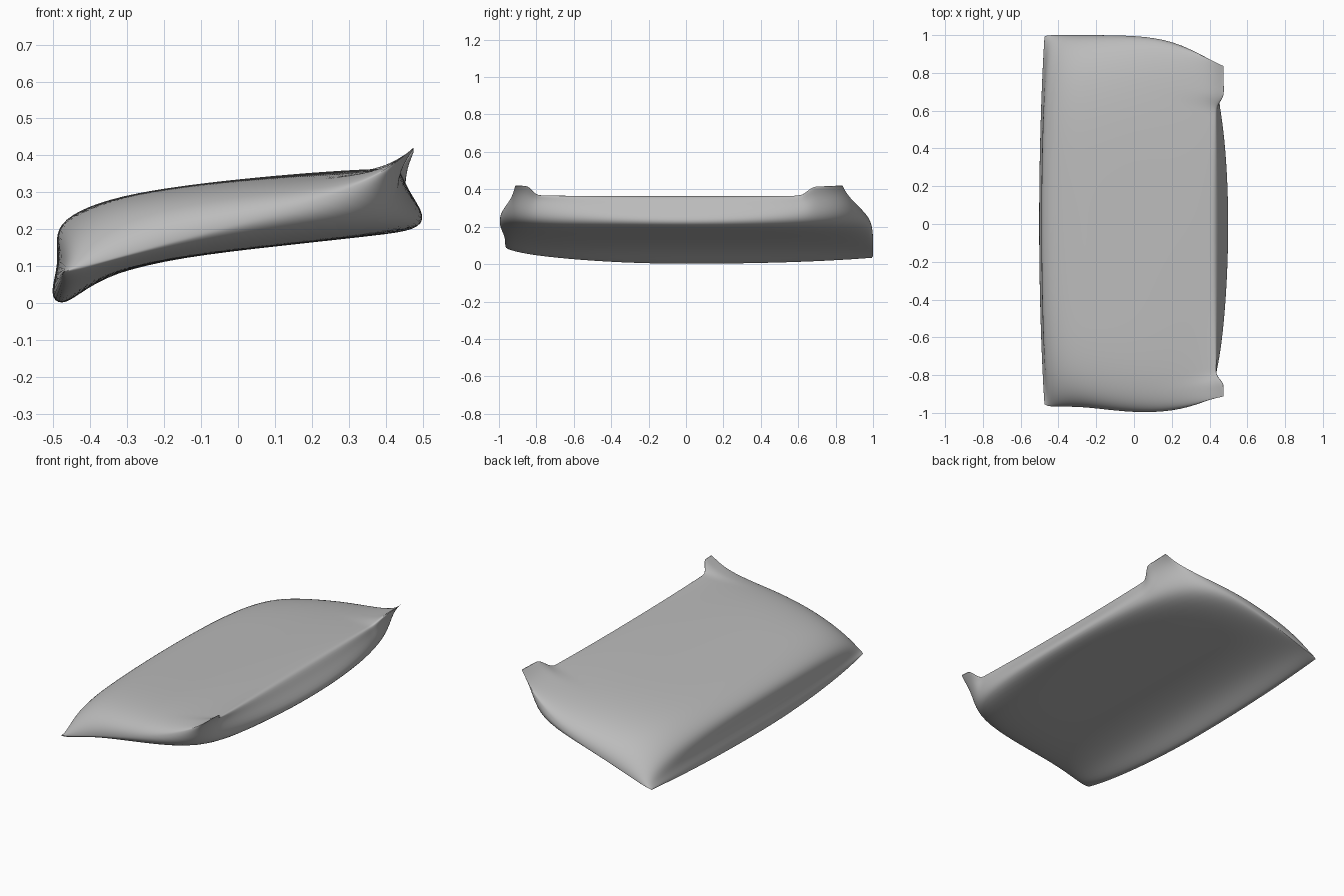
import bpy
import bmesh
import math

if "Cube" in bpy.data.objects:
    bpy.data.objects.remove(bpy.data.objects["Cube"], do_unlink=True)

# Middle cross-section, from the low seam (-x) to the high seam (+x)
TOP = [(-.513, .02), (-.482, .11), (-.498, .19), (-.457, .24), (-.35, .283), (-.2, .312),
       (0, .336), (.2, .354), (.35, .363), (.41, .364), (.438, .362)]
UNDER = [(-.513, .02), (-.478, -.008), (-.43, .025), (-.34, .083), (-.15, .125), (.1, .154),
         (.38, .184), (.485, .198), (.51, .235), (.463, .3), (.438, .362)]
# End seam: x, z, and how far each end reaches along y
SEAM_X = [-.48, -.46, -.42, -.36, -.24, -.05, .14, .3, .38, .42, .44]
SEAM_Z = [.08, .09, .1, .115, .15, .2, .25, .31, .345, .365, .375]
BACK = [.99, 1, 1, 1, 1, 1, .985, .92, .88, .85, .83]
FRONT = [.95, .965, .967, .967, .97, .995, 1, .965, .935, .92, .91]
# How strongly each column pinches toward the corners, and follows the ears
PINCH = [1, .7, .4, .2, 0, 0, 0, .3, .7, 1, 1]
EAR = [0] * 8 + [.12, .45, 1]
ROWS = 56


def smooth(a, b, t):
    t = max(0, min(1, (t - a) / (b - a)))
    return t * t * (3 - 2 * t)


def point(profile, i, v):
    """Point on the cushion: the middle section fading into the end seam."""
    a = abs(v)
    y = v * (BACK[i] if v > 0 else FRONT[i])
    full = math.sqrt(max(0, 1 - a ** (4.5 if v > 0 else 7)))
    s = full * (1 - PINCH[i]) + (1 - a * a) * PINCH[i]
    left = max(0, min(1, (.3 - SEAM_X[i]) / .7))
    seam_z = SEAM_Z[i] - (.05 * left if v > 0 else 0)
    x = SEAM_X[i] + s * (profile[i][0] - SEAM_X[i])
    z = seam_z + s * (profile[i][1] - seam_z)
    ear = EAR[i] * (smooth(.61, .68, y) + smooth(.79, .85, -y))
    return x + .05 * ear, y, z + .06 * ear


# Cushion body: rings lofted along y, closing onto the seam at both ends
bm = bmesh.new()
rings = []
for r in range(ROWS + 1):
    v = -math.cos(math.pi * r / ROWS)
    if r in (0, ROWS):
        v = round(v)
    ring = [point(TOP, i, v) for i in range(11)]
    ring += [point(UNDER, i, v) for i in range(9, 0, -1)]
    rings.append([bm.verts.new(p) for p in ring])
for a, b in zip(rings, rings[1:]):
    n = len(a)
    for i in range(n):
        j = (i + 1) % n
        bm.faces.new((a[i], a[j], b[j], b[i]))
bmesh.ops.remove_doubles(bm, verts=bm.verts, dist=.00001)
bmesh.ops.recalc_face_normals(bm, faces=bm.faces)
for f in bm.faces:
    f.smooth = True

mesh = bpy.data.meshes.new("cushion")
bm.to_mesh(mesh)
bm.free()
cushion = bpy.data.objects.new("cushion", mesh)
bpy.context.collection.objects.link(cushion)

sub = cushion.modifiers.new("soft_surface", 'SUBSURF')
sub.levels = 2
sub.render_levels = 2

# Plain fabric
fabric = bpy.data.materials.new("grey_fabric")
fabric.use_nodes = True
colour = (.5, .5, .5, 1)
fabric.diffuse_color = colour
shader = fabric.node_tree.nodes["Principled BSDF"]
shader.inputs["Base Color"].default_value = colour
shader.inputs["Roughness"].default_value = .8
mesh.materials.append(fabric)
